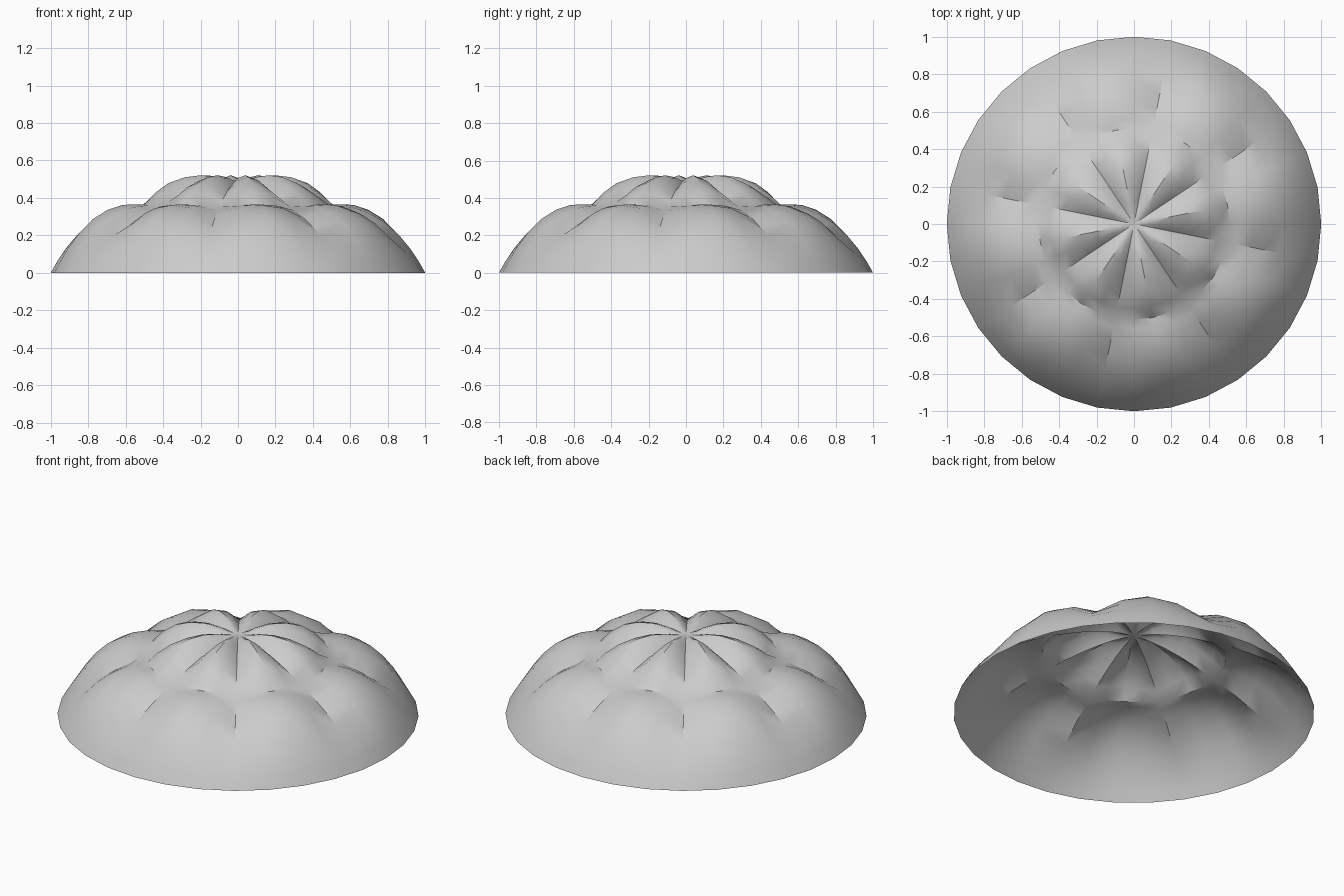
import bpy, bmesh, math

if "Cube" in bpy.data.objects:
    bpy.data.objects.remove(bpy.data.objects["Cube"])

SIDES = 32          # vertices per ring, four per puffed lobe
OFFSET = math.radians(-11.25)   # direction of the first seam
PUFF = (0.0, 0.74, 1.0, 0.74)   # bulge across a lobe, from seam to seam

# radius, height along the seams, height along the middle of the lobes
RINGS = [
    (0.06, 0.488, 0.494), (0.12, 0.481, 0.512), (0.20, 0.464, 0.521),
    (0.29, 0.438, 0.510), (0.38, 0.405, 0.478), (0.45, 0.377, 0.428),
    (0.51, 0.352, 0.364), (0.56, 0.330, 0.366), (0.63, 0.293, 0.362),
    (0.71, 0.248, 0.336), (0.79, 0.203, 0.287), (0.86, 0.155, 0.217),
    (0.92, 0.104, 0.138), (0.965, 0.052, 0.065), (1.0, 0.0, 0.0),
]

grey = bpy.data.materials.new("light grey")
grey.diffuse_color = (0.6, 0.6, 0.6, 1)
grey.use_nodes = True
grey.node_tree.nodes["Principled BSDF"].inputs["Base Color"].default_value = grey.diffuse_color

# puffed canopy: two tiers of eight lobes, open underneath
bm = bmesh.new()
crown = bm.verts.new((0, 0, 0.49))
rings = []
for r, seam, lobe in RINGS:
    ring = []
    for i in range(SIDES):
        a = OFFSET + 2 * math.pi * i / SIDES
        z = seam + (lobe - seam) * PUFF[i % 4]
        ring.append(bm.verts.new((r * math.cos(a), r * math.sin(a), z)))
    rings.append(ring)
for i in range(SIDES):
    j = (i + 1) % SIDES
    bm.faces.new((crown, rings[0][i], rings[0][j]))
    for inner, outer in zip(rings, rings[1:]):
        bm.faces.new((inner[i], outer[i], outer[j], inner[j]))

mesh = bpy.data.meshes.new("canopy")
bm.to_mesh(mesh)
bm.free()
mesh.materials.append(grey)
canopy = bpy.data.objects.new("canopy", mesh)
bpy.context.collection.objects.link(canopy)

# smooth lobes with crisp seams
bpy.context.view_layer.objects.active = canopy
canopy.select_set(True)
bpy.ops.object.shade_smooth_by_angle(angle=math.radians(30))
